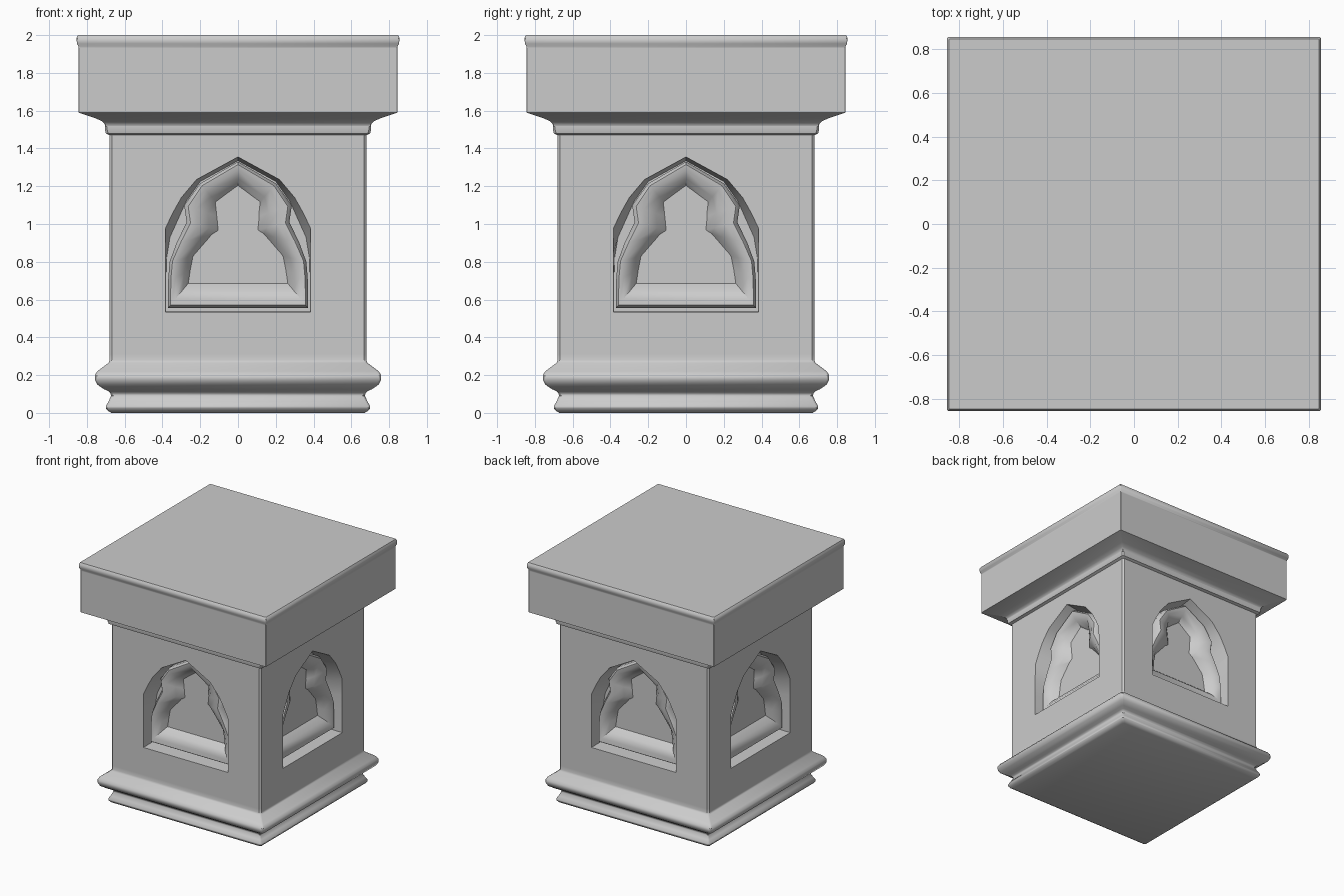
import bpy, bmesh, math
from mathutils import Matrix, Vector

cube = bpy.data.objects.get("Cube")
if cube:
    bpy.data.objects.remove(cube, do_unlink=True)

stone = bpy.data.materials.new("grey stone")
stone.use_nodes = True
GREY = (0.6, 0.6, 0.6, 1)
stone.diffuse_color = GREY
stone.node_tree.nodes["Principled BSDF"].inputs["Base Color"].default_value = GREY


def loft(bm, rings, capped=True):
    """Skin closed rings of points, optionally capping both ends."""
    loops = [[bm.verts.new(p) for p in ring] for ring in rings]
    for a, b in zip(loops, loops[1:]):
        for i in range(len(a)):
            j = (i + 1) % len(a)
            bm.faces.new((a[i], a[j], b[j], b[i]))
    if capped:
        bm.faces.new(loops[0][::-1])
        bm.faces.new(loops[-1])


def make_object(name, bm):
    mesh = bpy.data.meshes.new(name)
    bm.to_mesh(mesh)
    bm.free()
    mesh.materials.append(stone)
    obj = bpy.data.objects.new(name, mesh)
    bpy.context.collection.objects.link(obj)
    return obj


def square_moulding(name, profile, chamfer):
    """Sweep a (half width, height) profile round a square plan."""
    rings = []
    for w, z in profile:
        c = w - chamfer
        rings.append([(c, -w, z), (w, -c, z), (w, c, z), (c, w, z),
                      (-c, w, z), (-w, c, z), (-w, -c, z), (-c, -w, z)])
    bm = bmesh.new()
    loft(bm, rings)
    bmesh.ops.recalc_face_normals(bm, faces=bm.faces)
    return make_object(name, bm)


def niche_rings(layers, side):
    """Mirror half outlines and turn them to one side of the shaft."""
    turn = Matrix.Rotation(side * math.pi / 2, 3, "Z")
    return [[turn @ Vector((x, y, z)) for x, z in
             half + [(-x, z) for x, z in reversed(half[1:])]]
            for half, y in layers]


def blend(a, b, t):
    return [(p[0] + (q[0] - p[0]) * t, p[1] + (q[1] - p[1]) * t)
            for p, q in zip(a, b)]


def smooth(obj, degrees):
    bpy.ops.object.select_all(action="DESELECT")
    obj.select_set(True)
    bpy.context.view_layer.objects.active = obj
    bpy.ops.object.shade_smooth_by_angle(angle=math.radians(degrees))


# Pedestal: moulded foot, plain shaft and neck roll
pedestal = square_moulding("pedestal", [
    (.67, 0), (.688, .01), (.70, .025), (.70, .035), (.686, .06),
    (.672, .09), (.676, .105), (.688, .116), (.71, .126), (.745, .15),
    (.758, .175), (.758, .20), (.745, .22), (.685, .265), (.68, .28),
    (.68, .31), (.68, 1.47), (.70, 1.48), (.705, 1.50), (.705, 1.52)], .012)

# Cap slab with coved underside and a thin top lip
cap = square_moulding("cap_slab", [
    (.704, 1.515), (.706, 1.53), (.718, 1.543), (.75, 1.558), (.845, 1.59),
    (.845, 1.93), (.845, 1.94), (.853, 1.955), (.855, 1.985), (.847, 2.0)], .004)

# Niche half outlines from apex to sill: wall opening, pocket back,
# and the outer and inner edges of the lobed moulding
opening = [(0, 1.355), (.22, 1.235), (.30, 1.14), (.345, 1.06),
           (.383, .98), (.385, .85), (.385, .70), (.385, .535)]
pocket = [(0, 1.335), (.20, 1.225), (.275, 1.12), (.315, 1.03),
          (.36, .93), (.378, .82), (.381, .70), (.381, .54)]
outer = [(0, 1.33), (.20, 1.215), (.285, 1.10), (.272, 1.01),
         (.325, .90), (.362, .80), (.37, .70), (.37, .556)]
inner = [(0, 1.2), (.115, 1.115), (.107, 1.04), (.10, .967),
         (.135, .945), (.235, .83), (.25, .755), (.26, .69)]

# Carve the four niches
bm = bmesh.new()
for side in range(4):
    loft(bm, niche_rings([(opening, -.72), (opening, -.68), (pocket, -.54)], side))
bmesh.ops.recalc_face_normals(bm, faces=bm.faces)
cutter = make_object("niche_cutter", bm)
cutter.hide_render = True
cut = pedestal.modifiers.new("niches", "BOOLEAN")
cut.operation = "DIFFERENCE"
cut.solver = "EXACT"
cut.object = cutter
bpy.context.view_layer.objects.active = pedestal
bpy.ops.object.modifier_apply(modifier=cut.name)
bpy.data.objects.remove(cutter, do_unlink=True)

# Rounded lobed moulding framing each niche
bm = bmesh.new()
roll = [(outer, -.535), (outer, -.60), (blend(outer, inner, .12), -.625),
        (blend(outer, inner, .35), -.62), (blend(outer, inner, .7), -.585),
        (inner, -.535)]
for side in range(4):
    loft(bm, niche_rings(roll, side), capped=False)
bmesh.ops.recalc_face_normals(bm, faces=bm.faces)
# Face the open strips away from the niche back
front = min(bm.faces, key=lambda f: f.calc_center_median().y)
if front.normal.y > 0:
    bmesh.ops.reverse_faces(bm, faces=bm.faces)
frames = make_object("niche_mouldings", bm)

smooth(pedestal, 40)
smooth(cap, 40)
smooth(frames, 50)
